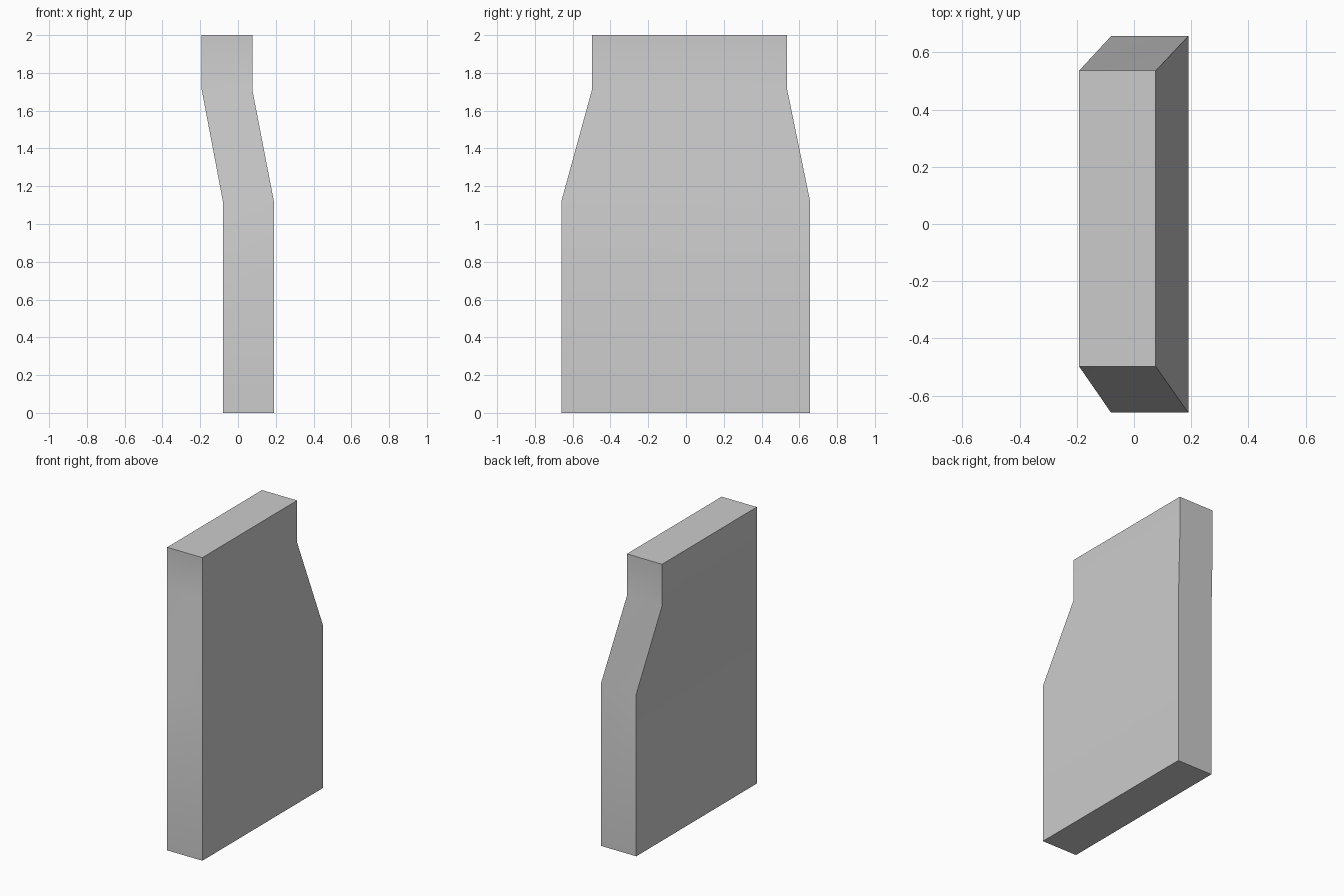
import bpy, bmesh, math

if "Cube" in bpy.data.objects:
    bpy.data.objects.remove(bpy.data.objects["Cube"])

# Rectangular cross-sections: z, x min, x max, y min, y max
sections = [
    (0.00, -0.08, 0.19, -0.66, 0.657),
    (1.12, -0.08, 0.19, -0.66, 0.657),
    (1.71, -0.192, 0.076, -0.498, 0.536),
    (2.00, -0.192, 0.076, -0.498, 0.536),
]

# Slab with an offset, narrowed neck, lofted through the sections
bm = bmesh.new()
rings = [[bm.verts.new(p) for p in ((x0, y0, z), (x1, y0, z), (x1, y1, z), (x0, y1, z))]
         for z, x0, x1, y0, y1 in sections]
for a, b in zip(rings, rings[1:]):
    for i in range(4):
        j = (i + 1) % 4
        bm.faces.new((a[i], a[j], b[j], b[i]))
bm.faces.new(rings[0][::-1])
bm.faces.new(rings[-1])
bmesh.ops.recalc_face_normals(bm, faces=bm.faces)

mesh = bpy.data.meshes.new("necked_slab")
bm.to_mesh(mesh)
bm.free()
slab = bpy.data.objects.new("necked_slab", mesh)
bpy.context.collection.objects.link(slab)

# Soft bends, sharp corners
bpy.context.view_layer.objects.active = slab
slab.select_set(True)
bpy.ops.object.shade_smooth_by_angle(angle=math.radians(30))
